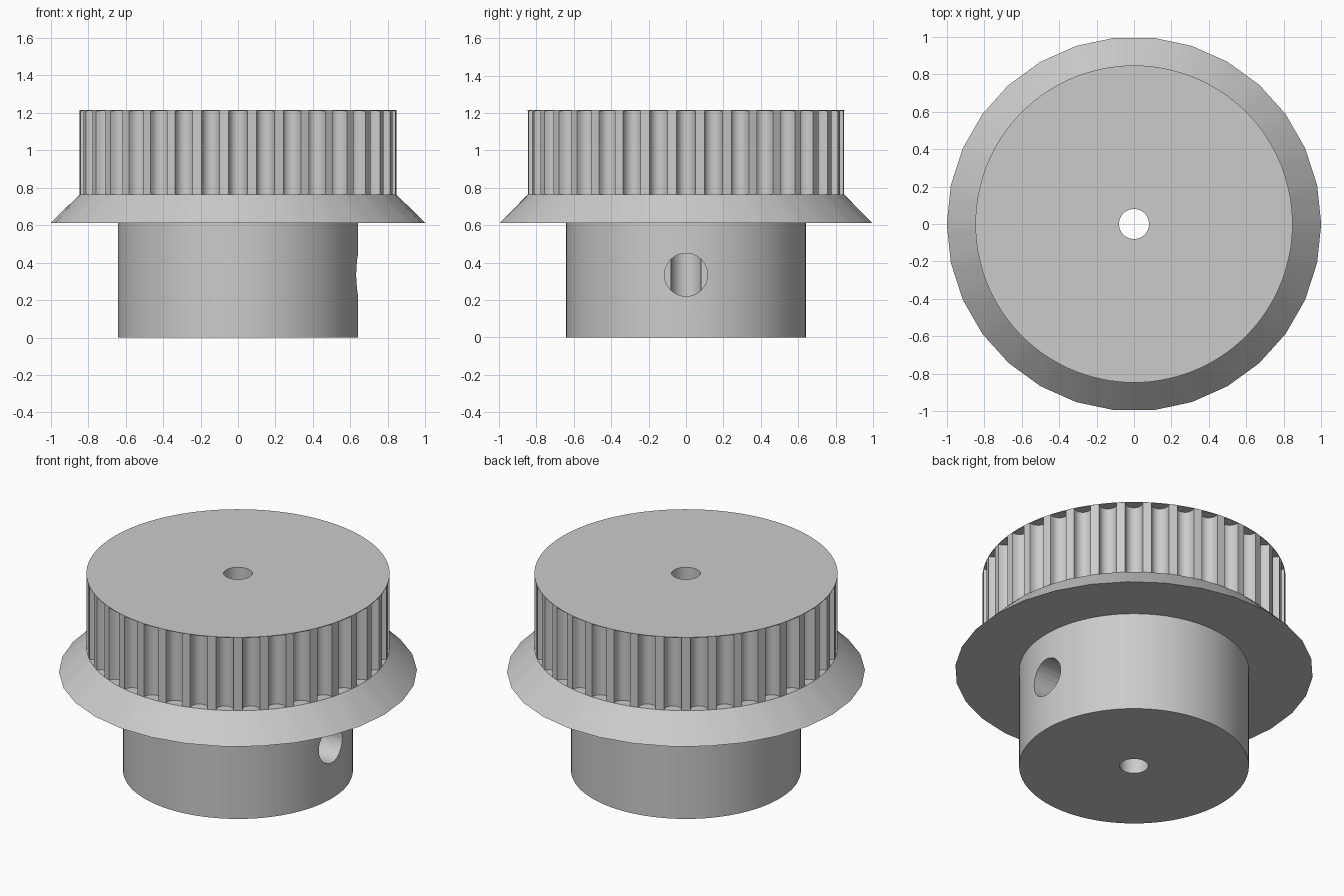
import bpy
import math

default = bpy.data.objects.get("Cube")
if default:
    bpy.data.objects.remove(default, do_unlink=True)

# Main dimensions
TEETH = 36
R_TOOTH, R_FLANGE, R_HUB, R_BORE = 0.847, 1.0, 0.642, 0.08
Z_FLANGE, Z_TEETH, Z_TOP = 0.612, 0.763, 1.215
CAP = 0.004
GROOVE_HALF, GROOVE_DEPTH = 0.05, 0.06
SEGMENTS = 120

metal = bpy.data.materials.new("grey metal")
metal.use_nodes = True
colour = (0.6, 0.6, 0.6, 1)
metal.diffuse_color = colour
metal.node_tree.nodes["Principled BSDF"].inputs["Base Color"].default_value = colour


def ring(radius, sides=SEGMENTS):
    """Points on a regular polygon outline, always the same count."""
    step = math.tau / sides
    points = []
    for i in range(SEGMENTS):
        a = i * math.tau / SEGMENTS
        r = radius * math.cos(step / 2) / math.cos(a % step - step / 2)
        points.append((r * math.cos(a), r * math.sin(a)))
    return points


def toothed_ring():
    """Outline with rounded grooves between flat-topped teeth."""
    points = []
    steps = 10
    for tooth in range(TEETH):
        centre = tooth * math.tau / TEETH
        for i in range(steps + 1):
            t = math.pi * i / steps
            a = centre - GROOVE_HALF * math.cos(t) / R_TOOTH
            r = R_TOOTH - GROOVE_DEPTH * math.sin(t) ** 0.8
            points.append((r * math.cos(a), r * math.sin(a)))
    return points


def loft(name, sections, closed=False):
    """Skin a stack of (outline, height) sections."""
    n = len(sections[0][0])
    verts = [(x, y, z) for outline, z in sections for x, y in outline]
    faces = []
    count = len(sections)
    for s in range(count if closed else count - 1):
        a, b = s * n, (s + 1) % count * n
        for j in range(n):
            k = (j + 1) % n
            faces.append((a + j, a + k, b + k, b + j))
    mesh = bpy.data.meshes.new(name)
    mesh.from_pydata(verts, [], faces)
    mesh.materials.append(metal)
    obj = bpy.data.objects.new(name, mesh)
    bpy.context.collection.objects.link(obj)
    return obj


def smooth(obj):
    bpy.ops.object.select_all(action="DESELECT")
    obj.select_set(True)
    bpy.context.view_layer.objects.active = obj
    bpy.ops.object.shade_smooth_by_angle(angle=math.radians(30))


# Hub with its through bore
overlap = Z_FLANGE + 0.01
hub = loft("hub", [(ring(R_BORE), 0), (ring(R_HUB), 0),
                   (ring(R_HUB), overlap), (ring(R_BORE), overlap)], closed=True)

# Set screw hole from the left side into the bore
bpy.ops.mesh.primitive_cylinder_add(vertices=48, radius=0.115, depth=0.8,
                                    location=(0.4, 0, 0.335),
                                    rotation=(0, math.pi / 2, 0))
cutter = bpy.context.object
cutter.name = "set_screw_cutter"
cutter.data.materials.append(metal)
smooth(hub)
cut = hub.modifiers.new("set screw hole", "BOOLEAN")
cut.operation = "DIFFERENCE"
cut.solver = "EXACT"
cut.object = cutter
bpy.ops.object.modifier_apply(modifier=cut.name)
bpy.data.objects.remove(cutter, do_unlink=True)
smooth(hub)

# Sloping flange with a coarser outer rim
flange = loft("flange", [(ring(R_HUB - 0.02), Z_FLANGE),
                         (ring(R_FLANGE, 30), Z_FLANGE),
                         (ring(R_TOOTH), Z_TEETH),
                         (ring(R_TOOTH - 0.12), Z_TEETH)])
smooth(flange)

# Toothed belt wheel
teeth = loft("toothed_wheel", [(toothed_ring(), Z_TEETH), (toothed_ring(), Z_TOP - CAP)])
smooth(teeth)

# Thin top plate over the teeth, with the upper part of the bore
cap = loft("top_plate", [(ring(R_TOOTH - 0.12), Z_TOP - CAP),
                         (ring(R_TOOTH), Z_TOP - CAP),
                         (ring(R_TOOTH), Z_TOP),
                         (ring(R_BORE), Z_TOP),
                         (ring(R_BORE), overlap)])
smooth(cap)
